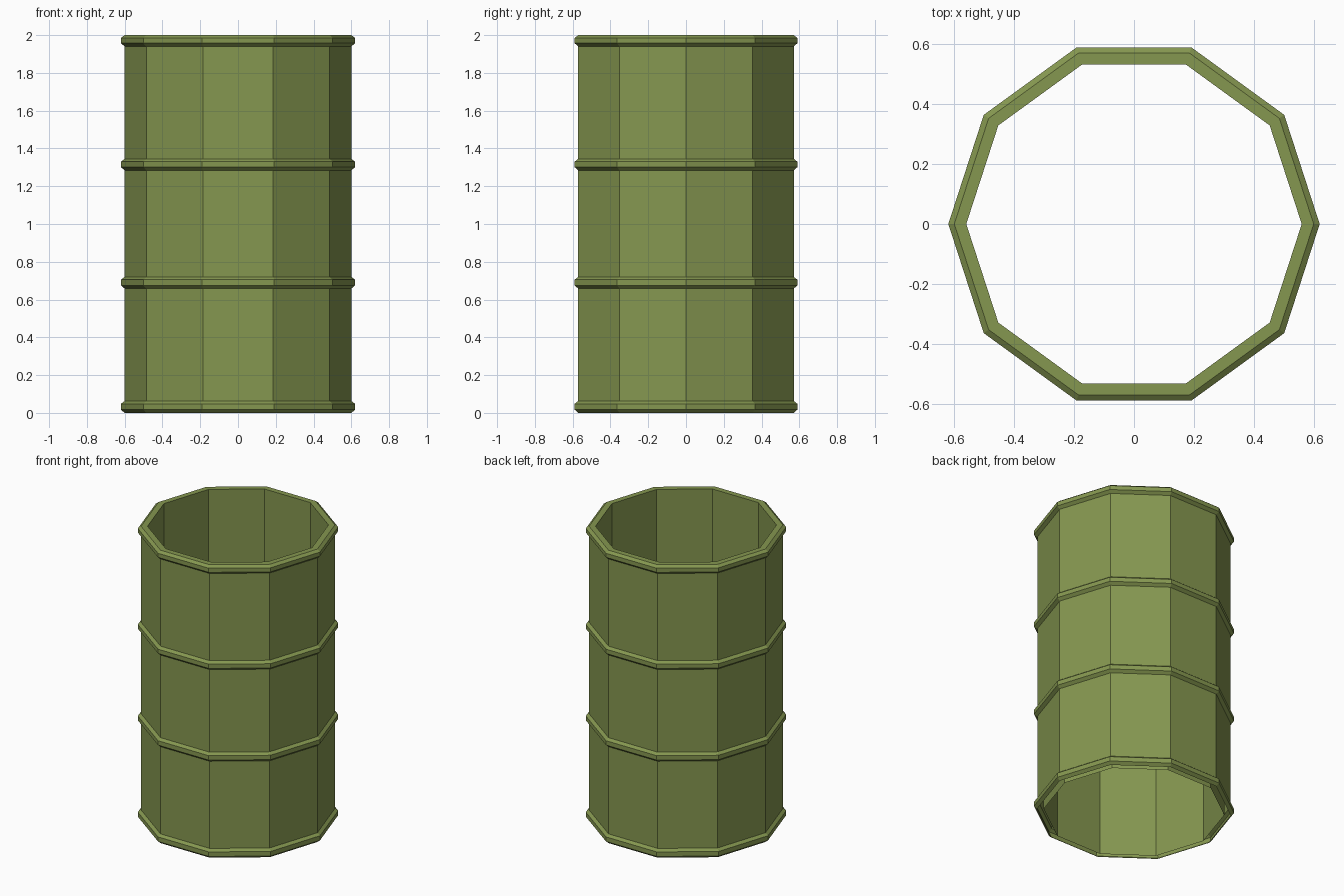
import bpy, bmesh, math

if "Cube" in bpy.data.objects:
    bpy.data.objects.remove(bpy.data.objects["Cube"])

SIDES = 10
R_BODY, R_HOOP, R_IN = 0.60, 0.62, 0.56

olive = bpy.data.materials.new("olive_green")
olive.diffuse_color = (0.235, 0.31, 0.08, 1.0)
olive.use_nodes = True
olive.node_tree.nodes["Principled BSDF"].inputs["Base Color"].default_value = olive.diffuse_color


def lathe(name, profile):
    """Spin an open (radius, z) profile, listed bottom to top on the outside, into a ten-sided shell."""
    bm = bmesh.new()
    rings = []
    for r, z in profile:
        rings.append([bm.verts.new((r * math.cos(2 * math.pi * i / SIDES),
                                    r * math.sin(2 * math.pi * i / SIDES), z))
                      for i in range(SIDES)])
    for a, b in zip(rings, rings[1:]):
        for i in range(SIDES):
            j = (i + 1) % SIDES
            bm.faces.new((a[i], a[j], b[j], b[i]))
    mesh = bpy.data.meshes.new(name)
    bm.to_mesh(mesh)
    bm.free()
    mesh.materials.append(olive)
    obj = bpy.data.objects.new(name, mesh)
    bpy.context.collection.objects.link(obj)
    return obj


def hoop(z0, z1):
    """Chamfered raised band between two heights."""
    return [(R_BODY, z0), (R_HOOP, z0 + 0.017), (R_HOOP, z1 - 0.015), (R_BODY, z1)]


# Open barrel: outer wall with four hoops, flat top rim, then the inner wall
profile = []
for z0, z1 in ((0.0, 0.063), (0.658, 0.72), (1.284, 1.345), (1.94, 2.0)):
    profile += hoop(z0, z1)
profile += [(R_IN, 2.0), (R_IN, 0.0)]
lathe("barrel_shell", profile)
